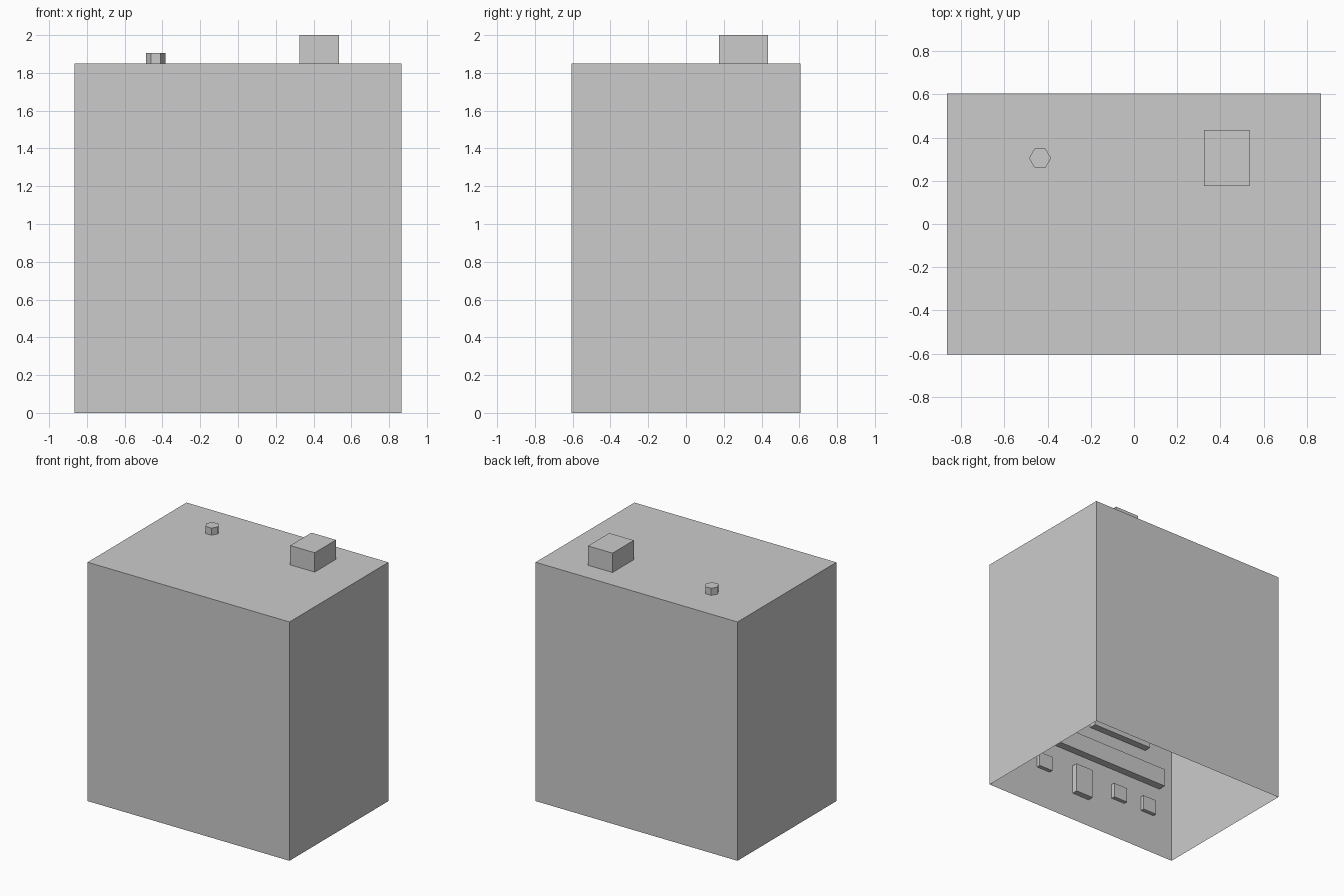
import bpy, bmesh, math
from mathutils import Matrix

if "Cube" in bpy.data.objects:
    bpy.data.objects.remove(bpy.data.objects["Cube"])

grey = bpy.data.materials.new("plain grey")
grey.diffuse_color = (0.6, 0.6, 0.6, 1)
grey.use_nodes = True
grey.node_tree.nodes["Principled BSDF"].inputs["Base Color"].default_value = grey.diffuse_color


def finish(name, bm):
    mesh = bpy.data.meshes.new(name)
    bm.to_mesh(mesh)
    bm.free()
    mesh.materials.append(grey)
    ob = bpy.data.objects.new(name, mesh)
    bpy.context.collection.objects.link(ob)
    return ob


def box(name, x, y, z, drop=None):
    """Box from (min, max) ranges; the face looking along drop is left open."""
    bm = bmesh.new()
    size = [r[1] - r[0] for r in (x, y, z)]
    mid = [(r[0] + r[1]) / 2 for r in (x, y, z)]
    bmesh.ops.create_cube(bm, size=1, matrix=Matrix.Translation(mid) @ Matrix.Diagonal((*size, 1)))
    bm.normal_update()
    if drop:
        gone = [f for f in bm.faces if sum(a * b for a, b in zip(f.normal, drop)) > 0.9]
        bmesh.ops.delete(bm, geom=gone, context='FACES')
    return finish(name, bm)


DOWN, FRONT = (0, 0, -1), (0, -1, 0)
WALL = -0.605

# Building shell, open underneath
box("building_shell", (-0.865, 0.865), (-0.605, 0.605), (0, 1.85), DOWN)

# Roof parts
box("roof_chimney", (0.325, 0.535), (0.175, 0.435), (1.85, 2.0), DOWN)
bm = bmesh.new()
bmesh.ops.create_cone(bm, cap_ends=True, segments=6, radius1=0.051, radius2=0.051, depth=0.055,
                      matrix=Matrix.Translation((-0.435, 0.305, 1.8775)) @ Matrix.Rotation(math.pi / 2, 4, 'Z'))
bm.normal_update()
# turn the hexagon so that two corners lie on the x axis
if max(v.co.x for v in bm.verts) < -0.435 + 0.05:
    bmesh.ops.rotate(bm, verts=bm.verts, cent=(-0.435, 0.305, 0), matrix=Matrix.Rotation(math.pi / 6, 3, 'Z'))
finish("roof_vent", bm)


# Raised panels on the inside of the front wall
def panel(name, x, z, depth):
    box(name, x, (WALL, WALL + depth), z, FRONT)


panel("door_panel", (-0.076, 0.076), (0.22, 0.45), 0.045)
panel("long_ledge", (-0.75, 0.75), (0.56, 0.70), 0.06)
for side, label in ((-1, "left"), (1, "right")):
    for i, cx in enumerate((0.355, 0.633)):
        c = side * cx
        panel(f"small_window_{label}_{i}", (c - 0.06, c + 0.06), (0.315, 0.43), 0.03)
    c = side * 0.353
    for i, z in enumerate((0.835, 1.31)):
        panel(f"upper_window_{label}_{i}", (c - 0.262, c + 0.262), (z, z + 0.32), 0.055)
